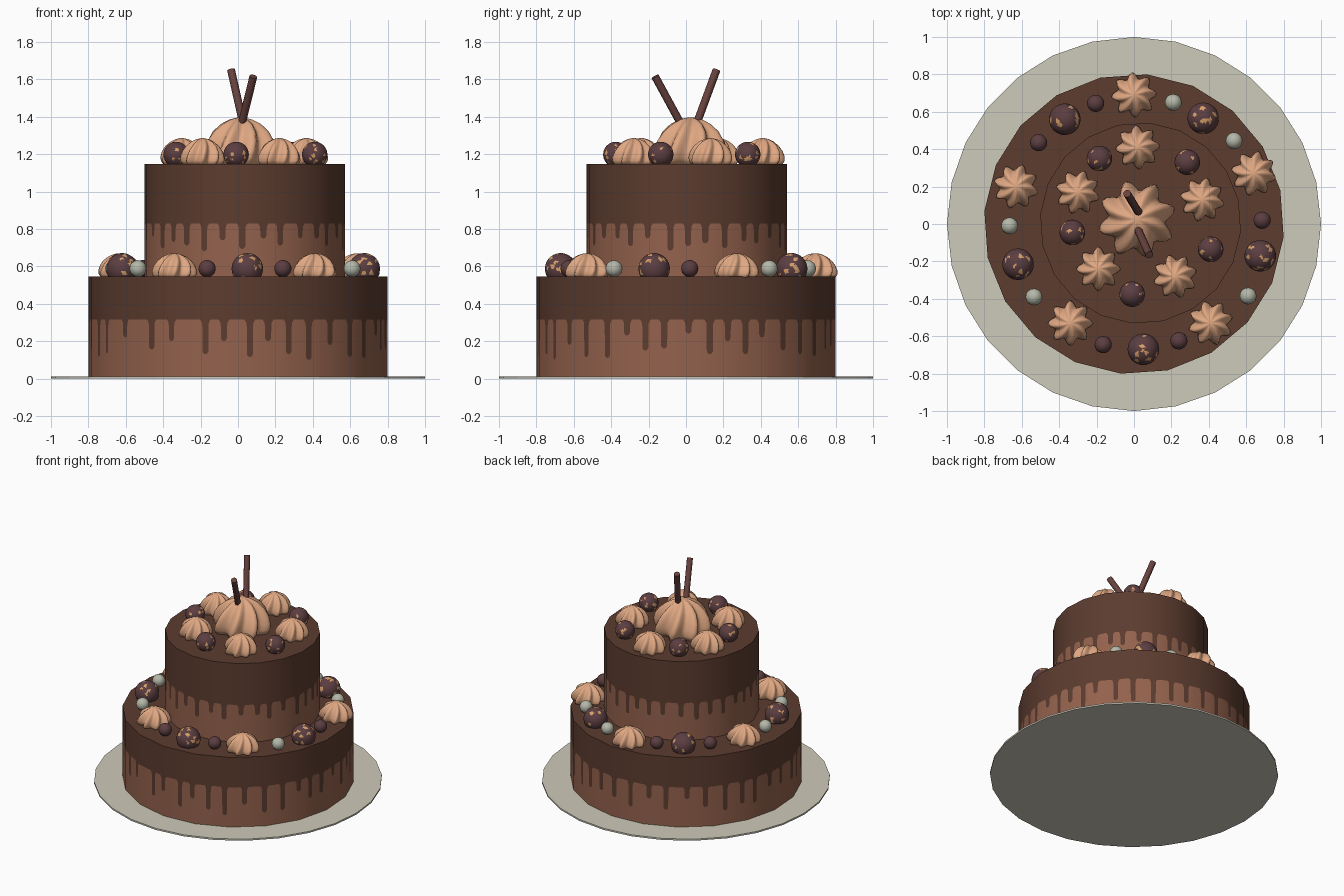
import bpy, bmesh, math, random
from mathutils import Vector

if "Cube" in bpy.data.objects:
    bpy.data.objects.remove(bpy.data.objects["Cube"])

random.seed(7)

def material(name, *srgb):
    m = bpy.data.materials.new(name)
    lin = [((c / 255 + 0.055) / 1.055) ** 2.4 for c in srgb]
    m.diffuse_color = (*lin, 1)
    m.use_nodes = True
    m.node_tree.nodes["Principled BSDF"].inputs["Base Color"].default_value = m.diffuse_color
    return m

GANACHE = material("dark ganache", 92, 60, 47)
CAKE = material("milk chocolate icing", 148, 98, 77)
CREAM = material("caramel cream", 224, 168, 131)
TRUFFLE = material("truffle chocolate", 92, 62, 65)
GOLD = material("gold fleck", 216, 160, 105)
PEARL = material("sugar pearl", 180, 184, 168)
STICK = material("chocolate stick", 104, 66, 62)
PLATE = material("plate", 206, 203, 186)

def finish(name, bm, *mats, smooth=True):
    me = bpy.data.meshes.new(name)
    bm.to_mesh(me)
    bm.free()
    for m in mats:
        me.materials.append(m)
    ob = bpy.data.objects.new(name, me)
    bpy.context.collection.objects.link(ob)
    for p in me.polygons:
        p.use_smooth = smooth
    return ob

# ---- tiers: wall split along a drip line, plus a ganache top ----
SIDES, PHASE = 20, -5
STEP = 360 / SIDES

def rim(a, radius):
    """Distance to the polygon edge at angle a (degrees)."""
    off = (a - PHASE) % STEP - STEP / 2
    return radius * math.cos(math.radians(STEP / 2)) / math.cos(math.radians(off))

def tier(name, cx, cy, radius, z0, z1, drip_z, drips):
    w = math.degrees(0.017 / radius)
    line = []
    for a, end in drips:
        for k, z in ((1.7, drip_z), (1.15, drip_z - 0.015), (1, drip_z - 0.035),
                     (0.97, end + 0.015), (0.6, end + 0.004)):
            line += [(a - k * w, z), (a + k * w, z)]
        line.append((a, end))
    line = sorted((a % 360, z) for a, z in line)
    # add the polygon corners to the drip line
    loop = [(line[-1][0] - 360, line[-1][1])] + line + [(line[0][0] + 360, line[0][1])]
    for i in range(SIDES):
        c = (PHASE + i * STEP) % 360
        for (a, za), (b, zb) in zip(loop, loop[1:]):
            if a < c < b:
                line.append((c, za + (zb - za) * (c - a) / (b - a)))
                break
    line.sort()
    bm = bmesh.new()
    cols = []
    for a, z in line:
        r, t = rim(a, radius), math.radians(a)
        x, y = cx + r * math.cos(t), cy + r * math.sin(t)
        cols.append([bm.verts.new((x, y, h)) for h in (z0, z, z1)])
    for p, q in zip(cols, cols[1:] + cols[:1]):
        bm.faces.new((p[0], q[0], q[1], p[1])).material_index = 0
        bm.faces.new((p[1], q[1], q[2], p[2])).material_index = 1
    wall = finish(name + "_wall", bm, CAKE, GANACHE)
    wall.data.normals_split_custom_set_from_vertices(
        [Vector((v.co.x - cx, v.co.y - cy, 0)).normalized() for v in wall.data.vertices])
    bm = bmesh.new()
    ring = []
    for i in range(SIDES):
        t = math.radians(PHASE + i * STEP)
        ring.append(bm.verts.new((cx + radius * math.cos(t), cy + radius * math.sin(t), z1)))
    bm.faces.new(ring)
    finish(name + "_top", bm, GANACHE, smooth=False)

low = [(-139.5, .22), (-125.5, .155), (-116.5, .2), (-102.7, .13), (-95.4, .2), (-85.4, .115),
       (-78.4, .2), (-70, .13), (-61.7, .1), (-51.7, .18), (-41.7, .115), (-32, .11), (-23.2, .23),
       (-15.9, .15), (-8.4, .16), (1, .24), (9.2, .13), (16.3, .2), (23.6, .13), (30.5, .22), (40.8, .15)]
low += [(50 + i * 9.4 + random.uniform(-1.2, 1.2), random.uniform(.11, .23)) for i in range(18)]
high = [(i * 11.25 + random.uniform(-1.8, 1.8), random.uniform(.67, .76)) for i in range(32)]
tier("lower_tier", 0, 0, 0.803, 0.01, 0.545, 0.315, low)
tier("upper_tier", 0.035, 0.005, 0.538, 0.54, 1.148, 0.83, high)

# ---- plate ----
bm = bmesh.new()
bmesh.ops.create_cone(bm, cap_ends=True, segments=28, radius1=1, radius2=1, depth=0.012)
bmesh.ops.translate(bm, verts=bm.verts, vec=(0, 0, 0.006))
finish("plate", bm, PLATE, smooth=False)

# ---- piped cream stars ----
PROFILE = [(.9, 0), (1, .14), (1, .3), (.92, .5), (.76, .7), (.54, .86), (.3, .96), (.1, 1)]

def dollop(name, x, y, z, radius, height, turn, points=8):
    bm = bmesh.new()
    n = points * 8
    rings = []
    for f, h in PROFILE:
        ring = []
        for i in range(n):
            t = 2 * math.pi * i / n
            groove = 1 - 0.27 * (0.5 - 0.5 * math.cos(points * t)) ** 0.8
            a = t + turn + 0.35 * h
            r = radius * f * groove
            ring.append(bm.verts.new((x + r * math.cos(a), y + r * math.sin(a), z + h * height)))
        rings.append(ring)
    for p, q in zip(rings, rings[1:]):
        for i in range(n):
            j = (i + 1) % n
            bm.faces.new((p[i], p[j], q[j], q[i]))
    bm.faces.new(rings[-1])
    bm.faces.new(rings[0][::-1])
    finish(name, bm, CREAM)

for i, (x, y) in enumerate([(0, .69), (.64, .27), (.41, -.53), (-.34, -.53), (-.63, .2)]):
    dollop(f"lower_cream_{i}", x, y, 0.54, 0.12, 0.13, i * 0.5)
for i, (x, y) in enumerate([(.02, .41), (.365, .13), (.22, -.28), (-.19, -.24), (-.3, .17)]):
    dollop(f"upper_cream_{i}", x, y, 1.145, 0.118, 0.14, i * 0.5)
dollop("centre_cream", 0.015, 0.025, 1.145, 0.21, 0.25, 0.2)

# ---- truffles with gold flecks, small balls and pearls ----
def ball(name, x, y, z, radius, mat, flecks=0):
    bm = bmesh.new()
    bmesh.ops.create_icosphere(bm, subdivisions=4 if flecks else 3, radius=radius)
    bm.verts.ensure_lookup_table()
    for v in random.sample(list(bm.verts), flecks):
        for f in list(v.link_faces)[:random.randint(3, 6)]:
            f.material_index = 1
            for e in f.edges:
                if random.random() < 0.35:
                    for g in e.link_faces:
                        g.material_index = 1
    bmesh.ops.translate(bm, verts=bm.verts, vec=(x, y, z))
    finish(name, bm, mat, GOLD) if flecks else finish(name, bm, mat)

for i, (x, y) in enumerate([(-.37, .56), (.37, .565), (.675, -.17), (.05, -.67), (-.62, -.215)]):
    ball(f"lower_truffle_{i}", x, y, 0.587, 0.084, TRUFFLE, 22)
for i, (x, y) in enumerate([(-.185, .35), (.285, .33), (.41, -.135), (-.01, -.375), (-.33, -.045)]):
    ball(f"upper_truffle_{i}", x, y, 1.198, 0.068, TRUFFLE, 18)
for i, (x, y) in enumerate([(-.205, .645), (-.51, .435), (.685, .02), (.24, -.625), (-.165, -.645)]):
    ball(f"small_ball_{i}", x, y, 0.588, 0.046, TRUFFLE)
for i, (x, y) in enumerate([(.21, .65), (.535, .445), (.61, -.385), (-.535, -.39), (-.665, -.01)]):
    ball(f"pearl_{i}", x, y, 0.588, 0.045, PEARL)

# ---- chocolate sticks ----
def stick(name, a, b, radius=0.021):
    a, b = Vector(a), Vector(b)
    d = b - a
    bpy.ops.mesh.primitive_cylinder_add(vertices=12, radius=radius, depth=d.length, location=(a + b) / 2,
                                        rotation=d.to_track_quat('Z', 'Y').to_euler())
    ob = bpy.context.object
    ob.name = name
    ob.data.materials.append(STICK)
    bpy.ops.object.shade_smooth_by_angle(angle=math.radians(40))

stick("stick_back", (0.035, 0.045, 1.33), (-0.037, 0.163, 1.65))
stick("stick_front", (0.012, -0.01, 1.33), (0.082, -0.165, 1.615))
